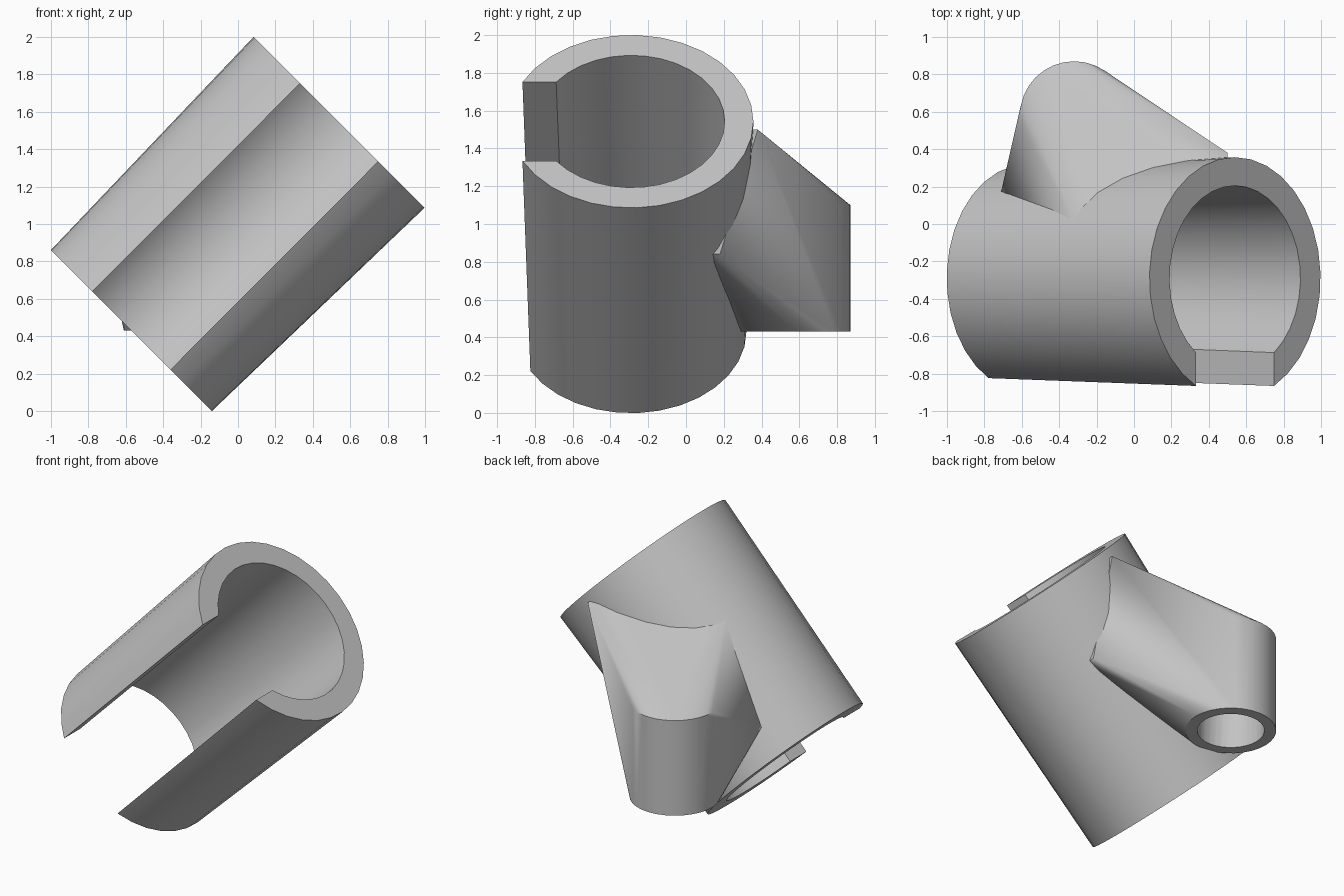
import bpy, bmesh
from math import sin, cos, asin, pi, tau, radians
from mathutils import Vector

if "Cube" in bpy.data.objects:
    bpy.data.objects.remove(bpy.data.objects["Cube"], do_unlink=True)

grey = bpy.data.materials.new("plain grey")
grey.use_nodes = True
COLOUR = (0.55, 0.55, 0.55, 1)
grey.diffuse_color = COLOUR
grey.node_tree.nodes["Principled BSDF"].inputs["Base Color"].default_value = COLOUR

SEGMENTS = 32
LOW = Vector((-0.57, -0.29, 0.43))     # sleeve end centres
HIGH = Vector((0.54, -0.29, 1.543))
OUTER = (0.61, 0.647)                  # radii at low and high end
INNER = (0.46, 0.495)
SLOT = 0.295                           # half the slot width
FRONT = Vector((0, -1, 0))
ACROSS = Vector((1, 0, -1)).normalized()


def make_object(name, bm):
    bmesh.ops.recalc_face_normals(bm, faces=bm.faces)
    mesh = bpy.data.meshes.new(name)
    bm.to_mesh(mesh)
    bm.free()
    obj = bpy.data.objects.new(name, mesh)
    bpy.context.collection.objects.link(obj)
    mesh.materials.append(grey)
    return obj


def ring(bm, centre, radius, start=0.0, closed=True):
    count = SEGMENTS if closed else SEGMENTS - 4
    span = tau - 2 * start
    total = count if closed else count + 1
    return [bm.verts.new(centre + radius * (cos(start + span * i / count) * FRONT
                                            + sin(start + span * i / count) * ACROSS))
            for i in range(total)]


def cut(target, cutter):
    cutter.hide_render = True
    mod = target.modifiers.new("cut", "BOOLEAN")
    mod.operation = "DIFFERENCE"
    mod.solver = "EXACT"
    mod.object = cutter
    bpy.context.view_layer.objects.active = target
    bpy.ops.object.modifier_apply(modifier=mod.name)
    bpy.data.objects.remove(cutter, do_unlink=True)


def smooth(obj):
    bpy.ops.object.select_all(action="DESELECT")
    obj.select_set(True)
    bpy.context.view_layer.objects.active = obj
    bpy.ops.object.shade_smooth_by_angle(angle=radians(25))


# slotted, slightly tapered sleeve
bm = bmesh.new()
loops = []
for centre, radius in ((LOW, OUTER[0]), (HIGH, OUTER[1]),
                       (HIGH, INNER[1]), (LOW, INNER[0])):
    loops.append(ring(bm, centre, radius, asin(SLOT / radius), closed=False))
for a, b in zip(loops, loops[1:] + loops[:1]):
    for i in range(len(a) - 1):
        bm.faces.new((a[i], a[i + 1], b[i + 1], b[i]))
for end in (0, -1):
    bm.faces.new([loop[end] for loop in loops])
sleeve = make_object("slotted_sleeve", bm)

# rear socket bracket: hull from an upright cylinder to a patch on the sleeve
POST = Vector((-0.32, 0.58, 0))
BOTTOM, TOP = 0.43, 1.1


def post_points(radius, z):
    return [POST + Vector((radius * cos(tau * i / SEGMENTS),
                           radius * sin(tau * i / SEGMENTS), z))
            for i in range(SEGMENTS)]


patch = [(0.5, 0.38, 1.5), (0.5, 0.3, 1.5), (0.49, 0.18, 0.84), (0.49, 0.1, 0.84),
         (-0.31, -0.01, 1.47), (-0.71, 0.175, 0.865)]
bm = bmesh.new()
for p in post_points(0.29, BOTTOM) + post_points(0.29, TOP) + patch:
    bm.verts.new(p)
hull = bmesh.ops.convex_hull(bm, input=bm.verts)
spare = [v for v in hull["geom_interior"] if isinstance(v, bmesh.types.BMVert)]
bmesh.ops.delete(bm, geom=spare, context="VERTS")
bracket = make_object("socket_bracket", bm)

# clear the sleeve bore from the bracket, leaving it sunk into the wall
bm = bmesh.new()
ends = []
for t in (-0.3, 1.3):
    radius = OUTER[0] + t * (OUTER[1] - OUTER[0]) - 0.04
    ends.append(ring(bm, LOW.lerp(HIGH, t), radius))
for i in range(SEGMENTS):
    j = (i + 1) % SEGMENTS
    bm.faces.new((ends[0][i], ends[0][j], ends[1][j], ends[1][i]))
for end in ends:
    bm.faces.new(end)
cut(bracket, make_object("sleeve_cutter", bm))

# blind socket hole from below
bm = bmesh.new()
for z in (BOTTOM - 0.1, 1.0):
    for p in post_points(0.215, z):
        bm.verts.new(p)
bmesh.ops.convex_hull(bm, input=bm.verts)
cut(bracket, make_object("socket_cutter", bm))

smooth(sleeve)
smooth(bracket)
